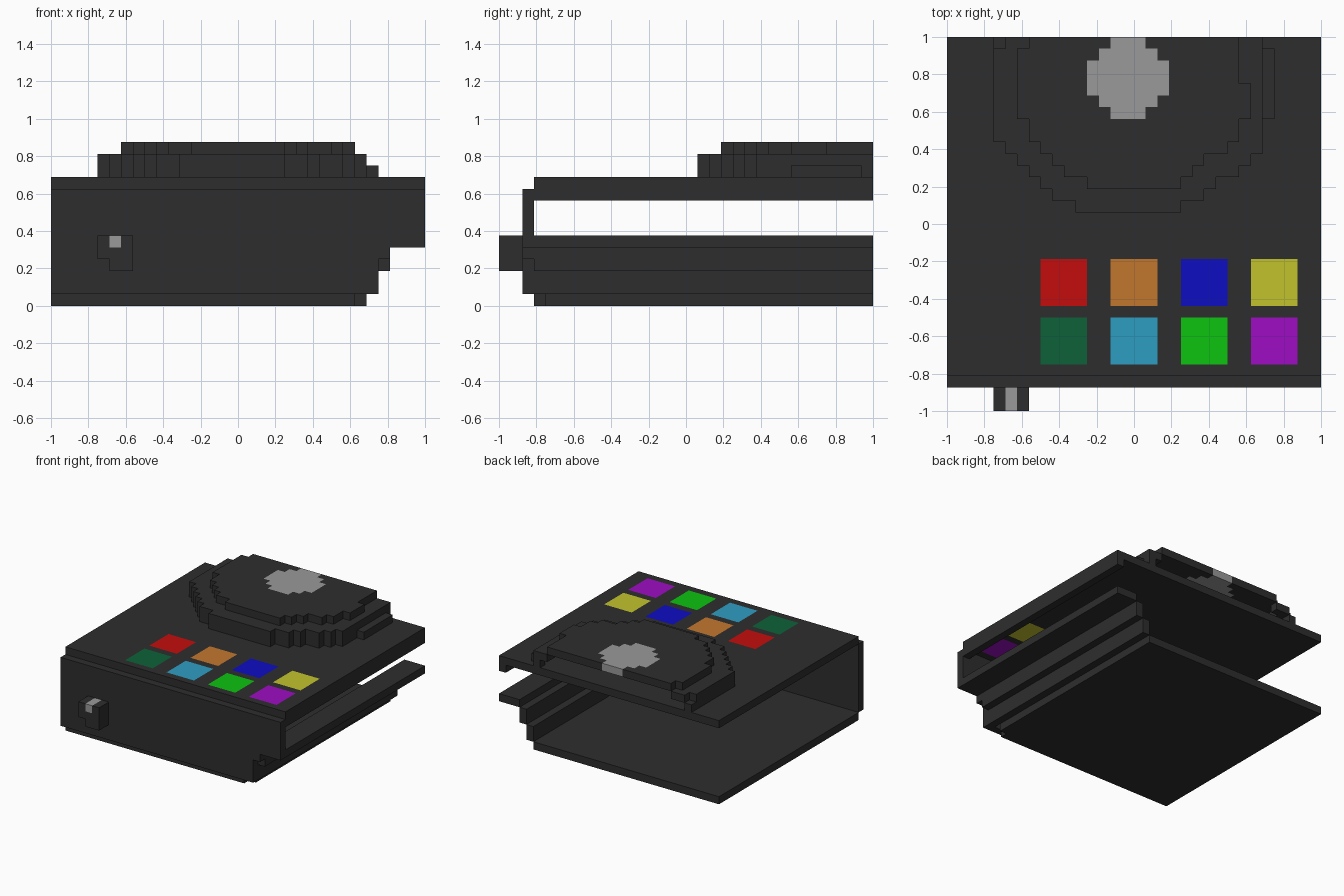
import bpy
import bmesh

if "Cube" in bpy.data.objects:
    bpy.data.objects.remove(bpy.data.objects["Cube"], do_unlink=True)

UNIT = 1 / 16  # size of one block; the grid starts at x = y = -1, z = 0


def material(name, *rgb):
    mat = bpy.data.materials.new(name)
    mat.use_nodes = True
    mat.diffuse_color = (*rgb, 1)
    mat.node_tree.nodes["Principled BSDF"].inputs["Base Color"].default_value = (*rgb, 1)
    return mat


def rect(u0, v0, u1, v1):
    return {(u, v) for u in range(u0, u1) for v in range(v0, v1)}


def rows(first, spans):
    """Cells from one (start, end) span per row."""
    return {(u, first + i) for i, (a, b) in enumerate(spans) for u in range(a, b)}


def inset(cells):
    """Cells whose neighbours are all filled; the back edge counts as filled."""
    steps = ((1, 0), (-1, 0), (0, 1), (0, -1))
    return {(u, v) for u, v in cells
            if all((u + a, v + b) in cells or v + b > 31 for a, b in steps)}


def prism(name, cells, low, high, mat, upright=False):
    """Extrude grid cells along z, or along y when upright."""
    bm = bmesh.new()
    cache = {}

    def vert(u, v, w):
        if (u, v, w) not in cache:
            x, y, z = (u, w, v) if upright else (u, v, w)
            cache[u, v, w] = bm.verts.new((x * UNIT - 1, y * UNIT - 1, z * UNIT))
        return cache[u, v, w]

    def face(points):
        if upright:
            points = points[::-1]
        bm.faces.new([vert(*p) for p in points])

    for u, v in cells:
        ring = [(u, v), (u + 1, v), (u + 1, v + 1), (u, v + 1)]
        face([(*p, high) for p in ring])
        face([(*p, low) for p in ring[::-1]])
        sides = ((u, v - 1), (u + 1, v), (u, v + 1), (u - 1, v))
        for i, neighbour in enumerate(sides):
            if neighbour not in cells:
                p, q = ring[i], ring[(i + 1) % 4]
                face([(*p, low), (*q, low), (*q, high), (*p, high)])
    mesh = bpy.data.meshes.new(name)
    bm.to_mesh(mesh)
    bm.free()
    mesh.materials.append(mat)
    obj = bpy.data.objects.new(name, mesh)
    bpy.context.collection.objects.link(obj)
    return obj


dark = material("charcoal", .027, .027, .027)
gray = material("light gray", .32, .32, .32)
button_colours = [
    [("dark green", .004, .12, .04), ("sky blue", .027, .34, .54),
     ("bright green", .004, .54, .005), ("purple", .34, .004, .54)],
    [("red", .55, .004, .004), ("orange", .54, .185, .027),
     ("blue", .004, .004, .54), ("yellow", .54, .54, .027)],
]

# Bottom plate with one clipped front corner
prism("bottom_plate", rect(0, 3, 27, 32) - {(26, 3)}, 0, 1, dark)

# Stepped side wall and its outer ledge
prism("side_wall_lower", rect(27, 3, 28, 32), 1, 3, dark)
prism("side_wall_upper", rect(28, 3, 29, 32), 3, 5, dark)
prism("side_ledge", rect(29, 3, 32, 32), 5, 6, dark)

# Front wall, stepped in at its lower corner
front = rect(0, 1, 28, 10) | rect(28, 4, 29, 10) | rect(29, 5, 32, 10)
prism("front_wall", front, 2, 3, dark, upright=True)

# Front knob with a pointer strip
pointer = {(5, 5)}
prism("knob", rect(4, 3, 7, 6) - {(4, 3)} - pointer, 0, 2, dark, upright=True)
prism("knob_pointer", pointer, 0, 2, gray, upright=True)

# Top plate, with flush buttons set through it
top = rect(0, 3, 32, 32)
for j, line in enumerate(button_colours):
    for i, (name, *rgb) in enumerate(line):
        u, v = 8 + 6 * i, 4 + 5 * j
        pad = rect(u, v, u + 4, v + 4)
        top -= pad
        prism(name.replace(" ", "_") + "_button", pad, 10, 11, material(name, *rgb))
prism("top_plate", top, 10, 11, dark)
prism("top_plate_rim", rect(31, 3, 32, 32), 9, 10, dark)

# Hollow round turntable, cut off flat at the back
front_rows = [(11, 20), (9, 22), (8, 23), (7, 25), (6, 26), (5, 27), (4, 27), (4, 27)]
base = rows(17, front_rows + [(4, 28)] * 6 + [(4, 27)])
middle = rows(17, front_rows + [(4, 27)] * 6 + [(5, 27)])
disc = rows(19, [(12, 20), (10, 21), (9, 22), (8, 24), (7, 25), (7, 25)]
            + [(6, 26)] * 3 + [(6, 25)] * 3 + [(7, 25)])
label = rows(25, [(14, 17), (13, 18), (12, 19), (12, 19), (12, 19), (13, 18), (14, 17)])
prism("turntable_base", base - inset(base), 11, 12, dark)
prism("turntable_step", middle - disc, 12, 13, dark)
prism("turntable_disc", disc - label, 13, 14, dark)
prism("turntable_label", label, 13, 14, gray)
